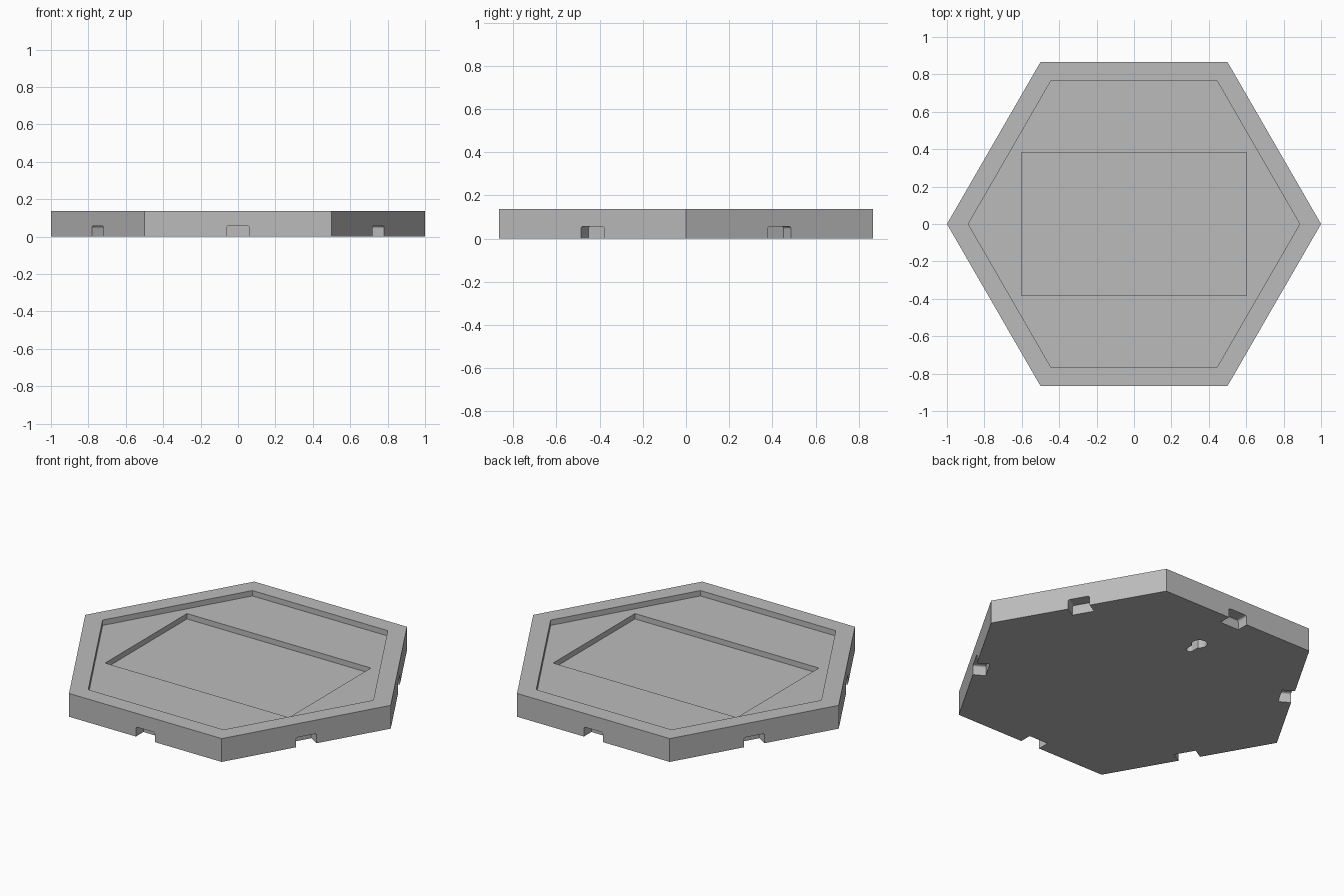
import bpy, bmesh, math
from mathutils import Matrix

if "Cube" in bpy.data.objects:
    bpy.data.objects.remove(bpy.data.objects["Cube"])

HEIGHT = 0.138
HEX_FLOOR = 0.106
RECT_FLOOR = 0.074

grey = bpy.data.materials.new("mid_grey")
grey.diffuse_color = (0.5, 0.5, 0.5, 1)
grey.use_nodes = True
grey.node_tree.nodes["Principled BSDF"].inputs["Base Color"].default_value = grey.diffuse_color


def prism(name, points, z0, z1, matrix=Matrix()):
    """Extrude a flat outline from z0 to z1, then place it with a matrix."""
    bm = bmesh.new()
    face = bm.faces.new([bm.verts.new((x, y, z0)) for x, y in points])
    ext = bmesh.ops.extrude_face_region(bm, geom=[face])
    for v in ext["geom"]:
        if isinstance(v, bmesh.types.BMVert):
            v.co.z = z1
    bmesh.ops.recalc_face_normals(bm, faces=bm.faces)
    bm.transform(matrix)
    mesh = bpy.data.meshes.new(name)
    bm.to_mesh(mesh)
    bm.free()
    mesh.materials.append(grey)
    obj = bpy.data.objects.new(name, mesh)
    bpy.context.collection.objects.link(obj)
    return obj


def arc(cx, cy, r, a0, a1, n):
    steps = [math.radians(a0 + (a1 - a0) * i / n) for i in range(n + 1)]
    return [(cx + r * math.cos(a), cy + r * math.sin(a)) for a in steps]


def hexagon(r):
    return arc(0, 0, r, 0, 300, 5)


# Hexagonal tile body
tile = prism("hex_tile", hexagon(1), 0, HEIGHT)

# Shallow hexagonal tray and the deeper rectangular pocket
cutters = [
    prism("tray_cutter", hexagon(0.886), HEX_FLOOR, 0.3),
    prism("pocket_cutter", [(-0.602, -0.383), (0.602, -0.383), (0.602, 0.383), (-0.602, 0.383)],
          RECT_FLOOR, 0.3),
]

# Round-topped notch under the middle of each side
w, h, r = 0.062, 0.057, 0.012
notch = ([(-w, -0.1), (w, -0.1)] + arc(w - r, h - r, r, 0, 90, 4)
         + arc(r - w, h - r, r, 90, 180, 4))
apothem = math.sqrt(3) / 2
for i in range(6):
    place = Matrix.Rotation(math.radians(60 * i), 4, 'Z') @ Matrix.Rotation(math.pi / 2, 4, 'X')
    cutters.append(prism("notch_cutter", notch, apothem - 0.07, apothem + 0.1, place))

# Keyhole hanger in the underside
half = math.degrees(math.asin(0.02 / 0.042))
keyhole = (arc(0, 0.545, 0.042, -90 + half, 270 - half, 20)
           + arc(0, 0.465, 0.02, 180, 360, 8))
cutters.append(prism("keyhole_cutter", keyhole, -0.1, 0.055))

# Cut everything out of the body
bpy.context.view_layer.objects.active = tile
for c in cutters:
    mod = tile.modifiers.new(c.name, 'BOOLEAN')
    mod.operation = 'DIFFERENCE'
    mod.solver = 'EXACT'
    mod.object = c
    bpy.ops.object.modifier_apply(modifier=mod.name)
    bpy.data.objects.remove(c)
